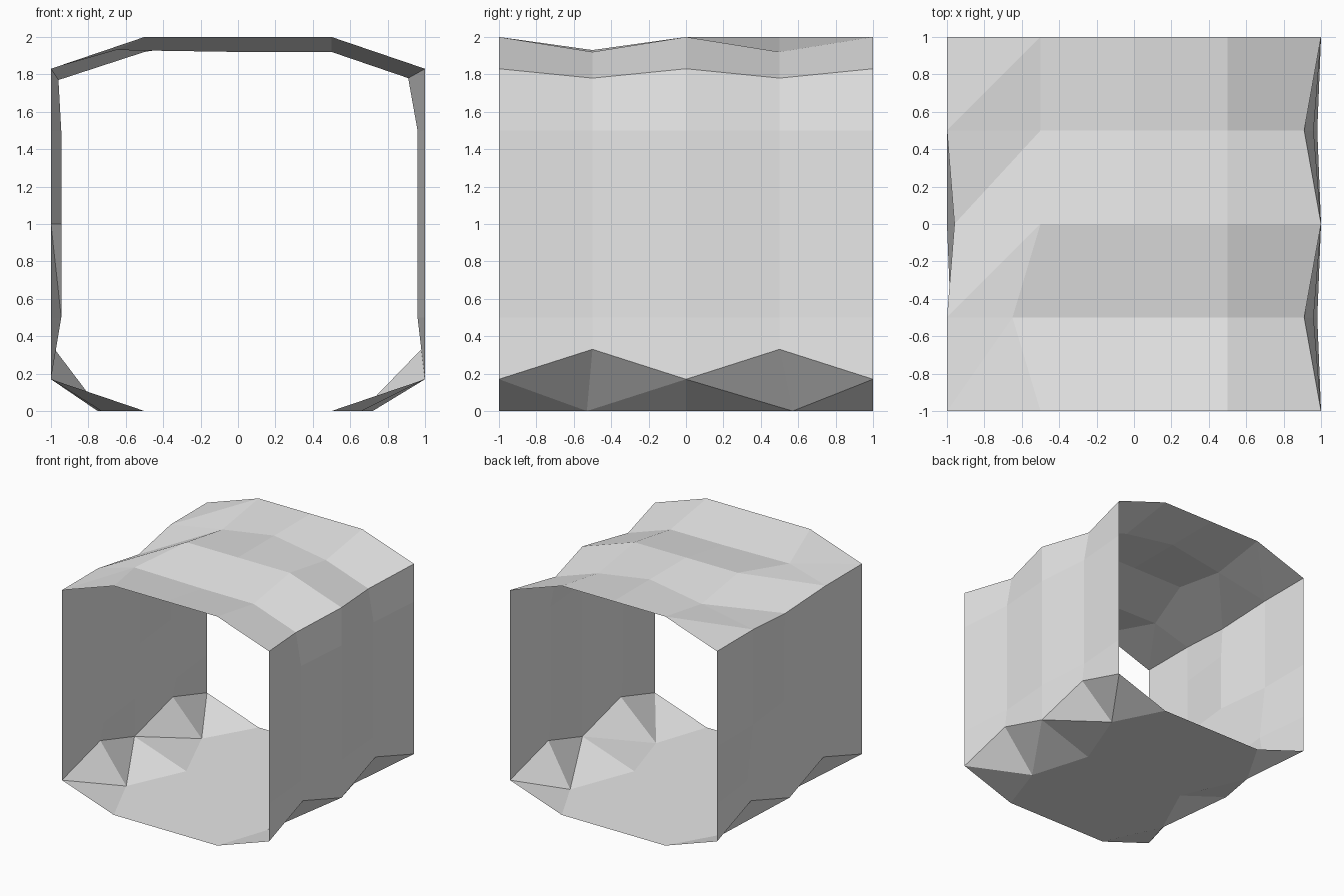
import bpy
import bmesh

cube = bpy.data.objects.get("Cube")
if cube:
    bpy.data.objects.remove(cube)

grey = bpy.data.materials.new("light grey")
grey.use_nodes = True
grey.diffuse_color = (0.8, 0.8, 0.8, 1)
grey.node_tree.nodes["Principled BSDF"].inputs["Base Color"].default_value = (0.8, 0.8, 0.8, 1)

# Chamfered square cross-section, counter-clockwise from the lower right corner
heights = [0.17, 0.5, 1, 1.5, 1.83]
widths = [0.5, 0, -0.5]
profile = ([(1, z) for z in heights] + [(x, 2) for x in widths]
           + [(-1, z) for z in reversed(heights)] + [(-x, 0) for x in widths])
R_LOW, R_HIGH, T_RIGHT, T_MID, T_LEFT, L_HIGH, L_LOW, B_LEFT, B_RIGHT = 0, 4, 5, 6, 7, 8, 12, 13, 15

# Five rings along the tunnel
rings = [[[x, -1 + 0.5 * r, z] for x, z in profile] for r in range(5)]

# Dents pressed into the inner rings
for r in (1, 3):
    y = rings[r][0][1]
    rings[r][R_LOW] = [0.98, y, 0.33]
    rings[r][L_LOW] = [-0.98, y, 0.33]
    rings[r][R_HIGH] = [0.91, y, 1.78]
    rings[r][T_RIGHT][2] = 1.92
    rings[r][T_LEFT][2] = 1.92
    rings[r][L_LOW - 1][0] = -0.945
    for i in range(R_LOW + 1, R_HIGH):
        rings[r][i][0] = 0.96
rings[1][T_MID][2] = 1.92
rings[1][T_LEFT] = [-0.65, -0.5, 1.93]
rings[1][B_LEFT] = [-0.73, -0.5, 0]
rings[1][B_RIGHT] = [0.66, -0.53, 0]
rings[3][B_LEFT] = [-0.75, 0.57, 0]
rings[3][B_RIGHT] = [0.72, 0.57, 0]
rings[2][L_HIGH] = [-0.96, 0, 1.77]
for i in (L_HIGH + 1, L_HIGH + 2):
    rings[2][i][0] = -0.945

# Open tunnel skin; creased chamfer panels are split along their folds
bm = bmesh.new()
verts = [[bm.verts.new(p) for p in ring] for ring in rings]
count = len(profile)
for r in range(4):
    for i in range(count):
        j = (i + 1) % count
        a, b = verts[r][i], verts[r][j]
        c, d = verts[r + 1][j], verts[r + 1][i]
        fold_bd = (i == T_LEFT or (i == L_LOW and r % 2 == 1)
                   or (i == B_RIGHT and r % 2 == 0))
        fold_ac = i in (L_LOW, B_RIGHT) and not fold_bd
        if fold_bd:
            faces = [(a, b, d), (b, c, d)]
        elif fold_ac:
            faces = [(a, b, c), (a, c, d)]
        else:
            faces = [(a, b, c, d)]
        for f in faces:
            bm.faces.new(tuple(reversed(f)))
bmesh.ops.recalc_face_normals(bm, faces=bm.faces[:])

mesh = bpy.data.meshes.new("tunnel_shell")
bm.to_mesh(mesh)
bm.free()
mesh.materials.append(grey)
shell = bpy.data.objects.new("tunnel_shell", mesh)
bpy.context.collection.objects.link(shell)
